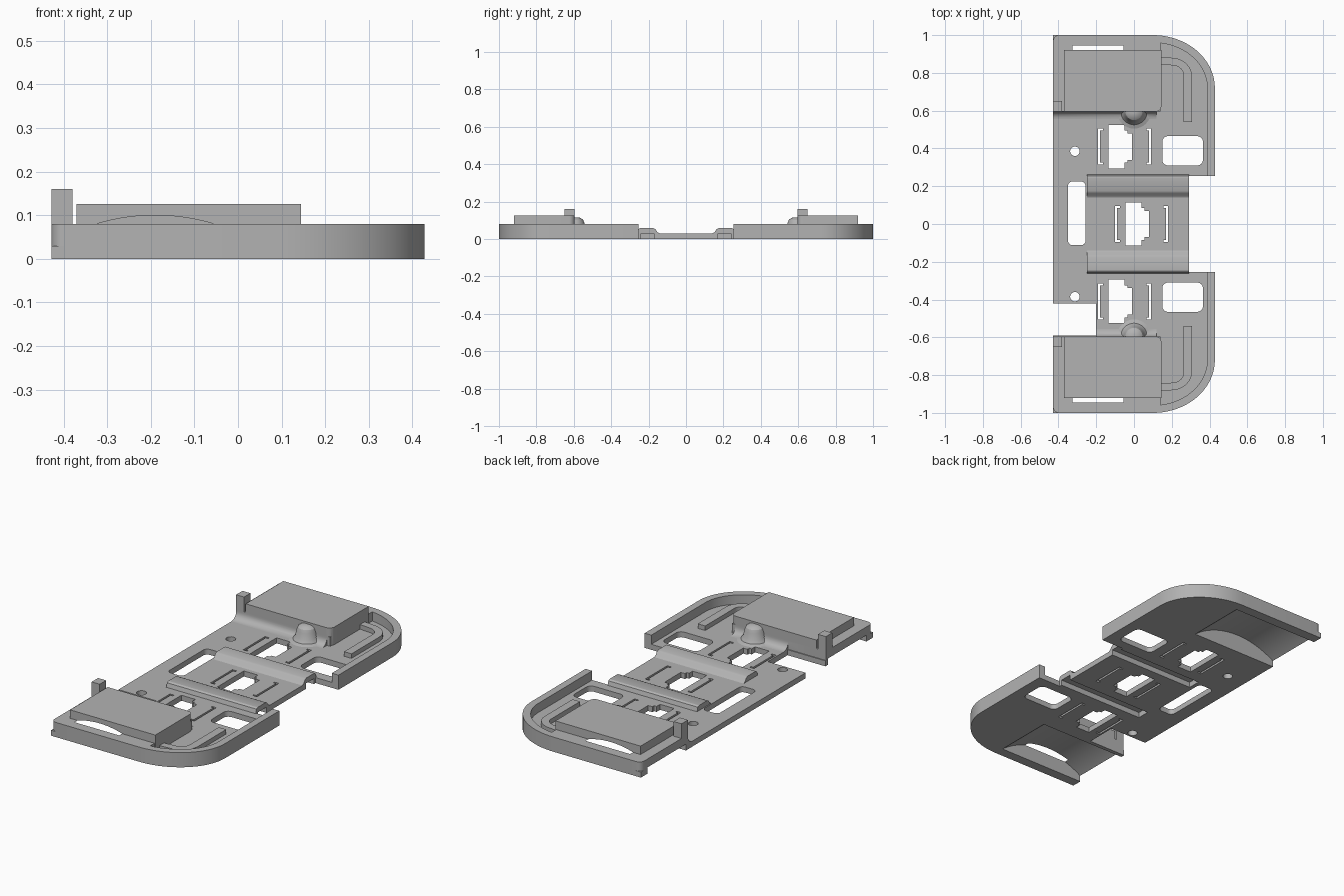
import bpy, bmesh, math
from mathutils import Vector

cube = bpy.data.objects.get("Cube")
if cube:
    bpy.data.objects.remove(cube, do_unlink=True)

grey = bpy.data.materials.new("plain_grey")
grey.use_nodes = True
GREY = (0.45, 0.45, 0.45, 1)
grey.diffuse_color = GREY
grey.node_tree.nodes["Principled BSDF"].inputs["Base Color"].default_value = GREY

FLOOR, LEDGE = 0.03, 0.08


def prism(name, pts, lo, hi, axis="z"):
    """Extrude a 2D outline along z, or a (y, z) / (x, z) profile along x / y."""
    place = {"z": lambda a, b, c: (a, b, c),
             "x": lambda a, b, c: (c, a, b),
             "y": lambda a, b, c: (a, c, b)}[axis]
    bm = bmesh.new()
    bottom = bm.faces.new([bm.verts.new(place(a, b, lo)) for a, b in pts])
    grown = bmesh.ops.extrude_face_region(bm, geom=[bottom])["geom"]
    moved = [v for v in grown if isinstance(v, bmesh.types.BMVert)]
    bmesh.ops.translate(bm, verts=moved, vec=Vector(place(0, 0, hi - lo)))
    bmesh.ops.recalc_face_normals(bm, faces=bm.faces)
    return to_object(name, bm)


def to_object(name, bm):
    mesh = bpy.data.meshes.new(name)
    bm.to_mesh(mesh)
    bm.free()
    mesh.materials.append(grey)
    obj = bpy.data.objects.new(name, mesh)
    bpy.context.scene.collection.objects.link(obj)
    return obj


def combine(obj, other, op="UNION", keep=False):
    """Apply one boolean and drop the helper."""
    mod = obj.modifiers.new("bool", "BOOLEAN")
    mod.operation, mod.solver, mod.object = op, "EXACT", other
    graph = bpy.context.evaluated_depsgraph_get()
    mesh = bpy.data.meshes.new_from_object(obj.evaluated_get(graph))
    obj.modifiers.clear()
    obj.data = mesh
    if not keep:
        bpy.data.objects.remove(other, do_unlink=True)


def cut(obj, pts, lo, hi, axis="z"):
    combine(obj, prism("cutter", pts, lo, hi, axis), "DIFFERENCE")


def arc(cx, cy, rx, ry, a0, a1, n=8):
    return [(cx + rx * math.cos(math.radians(a0 + (a1 - a0) * i / n)),
             cy + ry * math.sin(math.radians(a0 + (a1 - a0) * i / n)))
            for i in range(n + 1)]


def box(x0, x1, y0, y1):
    return [(x0, y0), (x1, y0), (x1, y1), (x0, y1)]


def rounded(x0, x1, y0, y1, r):
    return (arc(x1 - r, y1 - r, r, r, 0, 90) + arc(x0 + r, y1 - r, r, r, 90, 180)
            + arc(x0 + r, y0 + r, r, r, 180, 270) + arc(x1 - r, y0 + r, r, r, 270, 360))


def flip(pts, s):
    return [(x, y * s) for x, y in pts]


def dome(name, profile, cx, cy, n=32):
    """Turn a (radius, z) profile into a closed round boss."""
    bm = bmesh.new()
    rings = [[bm.verts.new((x, y, z)) for x, y in arc(cx, cy, r, r, 0, 360, n)[:-1]]
             for r, z in profile]
    for low, high in zip(rings, rings[1:]):
        for i in range(n):
            j = (i + 1) % n
            bm.faces.new((low[i], low[j], high[j], high[i]))
    bm.faces.new(rings[0])
    bm.faces.new(rings[-1])
    bmesh.ops.recalc_face_normals(bm, faces=bm.faces)
    return to_object(name, bm)


# Outline of the rounded outer end
outer = arc(0.1, 0.72, 0.328, 0.28, 0, 90, 24)
inner = arc(0.1, 0.72, 0.288, 0.24, 90, 0, 24)

# Base plate with a notch on one side
half = [(0.29, 0.255), (0.428, 0.255)] + outer + [(-0.428, 1)]
base = prism("base_plate", half + [(-0.428, -0.42), (-0.2, -0.42), (-0.2, -0.59),
             (-0.428, -0.59)] + flip(half, -1)[::-1], 0, FLOOR)

# Raised end housings
solids = [base]
for s, end in ((1, "back"), (-1, "front")):
    front_y = 0.595
    ledge = [(-0.428, front_y), (0.14, front_y), (0.14, 0.997), (0.1, 1)]
    ledge += arc(-0.398, 0.97, 0.03, 0.03, 90, 180)
    housing = prism(end + "_housing", flip(ledge, s), 0, LEDGE)
    rim = [(0.388, 0.255), (0.428, 0.255)] + outer + inner
    combine(housing, prism("rim", flip(rim, s), 0, LEDGE))
    block = [(-0.37, front_y)] + arc(0.115, front_y + 0.03, 0.03, 0.03, 270, 360)
    block += [(0.145, 0.92), (-0.37, 0.92)]
    combine(housing, prism("block", flip(block, s), 0.01, 0.126))
    combine(housing, prism("tab", flip(box(-0.428, -0.38, front_y, 0.65), s), 0.01, 0.16))

    # Concave fillet along the block, and the round boss on it
    sweep = [(0.61, FLOOR)] + arc(0.555, 0.07, 0.04, 0.04, 270, 360) + [(0.61, 0.07)]
    left = -0.428 if s > 0 else -0.2
    combine(housing, prism("fillet", [(y * s, z) for y, z in sweep], left, 0.12, "x"))
    boss = [(0.09, FLOOR), (0.07, 0.037), (0.058, 0.055), (0.052, 0.085),
            (0.045, 0.102), (0.03, 0.113), (0.01, 0.116)]
    combine(housing, dome("boss", boss, 0, 0.595 * s))

    # Arched hollow under the housing, breaking through as a thin slit
    combine(base, housing, "DIFFERENCE", keep=True)
    lo, hi = sorted((0.612 * s, 0.945 * s))
    for obj in (base, housing):
        cut(obj, arc(-0.19, -0.365, 0.465, 0.465, 30, 150, 48), lo, hi, "y")
    solids.append(housing)

    # Curved guide ridge inside the rim
    ridge = [(0.145, 0.885)] + arc(0.2, 0.78, 0.107, 0.1, 80, 0, 12) + [(0.307, 0.54),
             (0.262, 0.54)] + arc(0.2, 0.79, 0.062, 0.05, 0, 80, 12) + [(0.145, 0.845)]
    solids.append(prism(end + "_guide_ridge", flip(ridge, s), FLOOR, 0.055))

    # Cross rib with an open channel below
    rib = [(0.14, FLOOR), (0.152, 0.036), (0.163, 0.052), (0.175, 0.058), (0.245, 0.058),
           (0.255, 0.052), (0.262, FLOOR)]
    solids.append(prism(end + "_rib", [(y * s, z) for y, z in rib], -0.25, 0.29, "x"))
    cut(base, flip(box(-0.235, 0.3, 0.17, 0.24), s), -0.01, 0.04)

    # Window and screw hole
    cut(base, flip(rounded(0.15, 0.365, 0.31, 0.465, 0.03), s), -0.01, 0.05)
    cut(base, arc(-0.313, 0.385 * s, 0.025, 0.025, 0, 360, 24)[:-1], -0.01, 0.05)

# Long slot, clip openings and thin bracket slots
cut(base, rounded(-0.35, -0.256, -0.112, 0.225, 0.025), -0.01, 0.05)
side = [(-0.065, 0.115), (0.02, 0.115), (0.02, 0.085), (0.035, 0.085), (0.035, 0.07),
        (0.06, 0.07)]
clip = side + flip(side, -1)[::-1]
bracket = [(0, 0.095), (0.025, 0.095), (0.025, 0.085), (0.011, 0.085)]
bracket += flip(bracket, -1)[::-1]
for cx, cy in ((-0.07, 0.41), (0.02, 0), (-0.07, -0.41)):
    cut(base, [(cx + x, cy + y) for x, y in clip], -0.01, 0.05)
    cut(base, [(cx - 0.12 + x, cy + y) for x, y in bracket], -0.01, 0.05)
    cut(base, [(cx + 0.16 - x, cy + y) for x, y in bracket], -0.01, 0.05)

# Smooth the curved faces, keep edges crisp
bpy.ops.object.select_all(action="DESELECT")
for obj in solids:
    obj.select_set(True)
bpy.context.view_layer.objects.active = base
bpy.ops.object.shade_smooth_by_angle(angle=math.radians(30))
